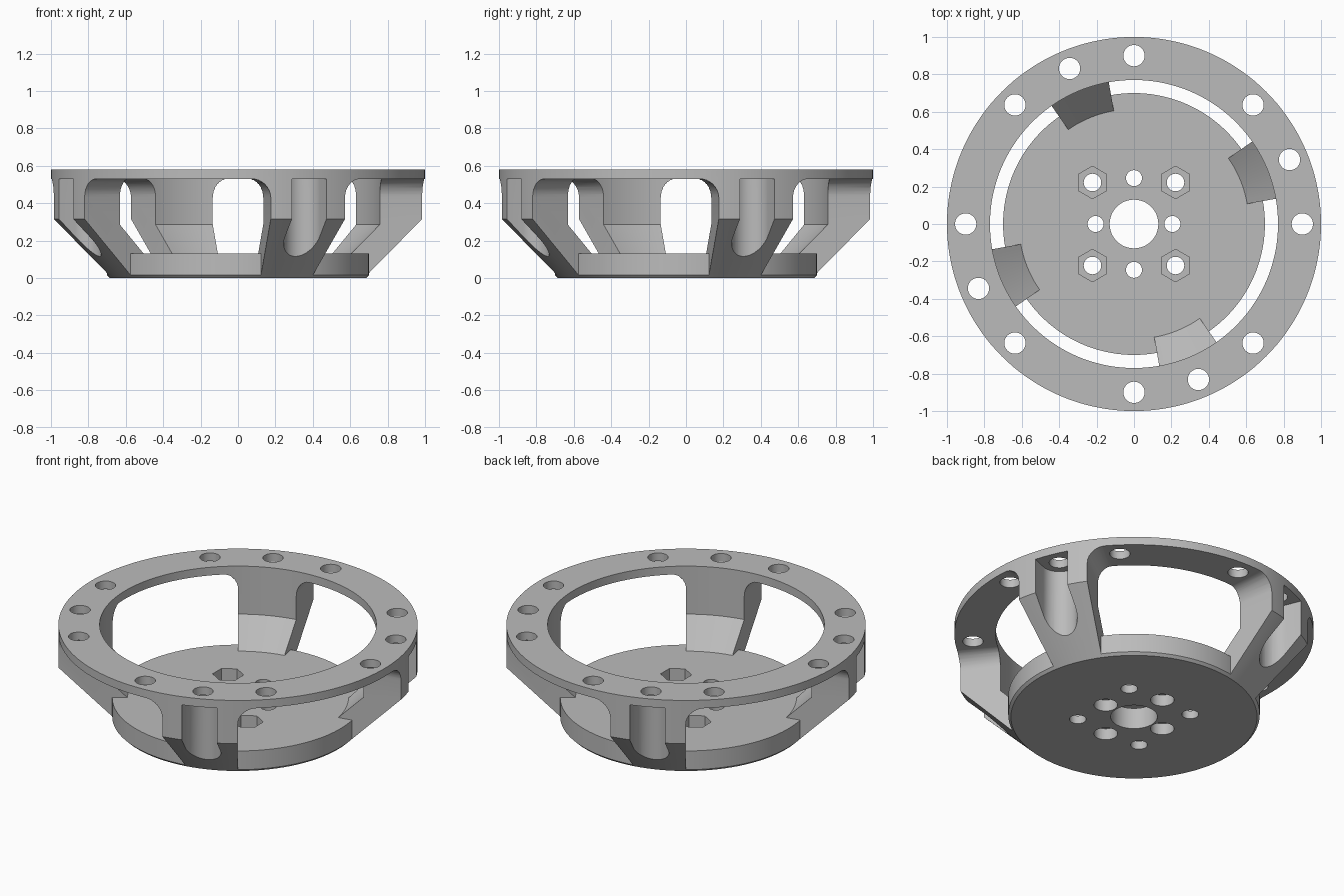
import bpy, bmesh
from math import sin, cos, radians, pi

cube = bpy.data.objects.get("Cube")
if cube:
    bpy.data.objects.remove(cube, do_unlink=True)

grey = bpy.data.materials.new("plain_grey")
grey.use_nodes = True
colour = (0.5, 0.5, 0.5, 1)
grey.diffuse_color = colour
grey.node_tree.nodes["Principled BSDF"].inputs["Base Color"].default_value = colour


def polar(r, degrees):
    return r * cos(radians(degrees)), r * sin(radians(degrees))


def make_object(name, bm):
    bmesh.ops.recalc_face_normals(bm, faces=bm.faces)
    mesh = bpy.data.meshes.new(name)
    bm.to_mesh(mesh)
    bm.free()
    mesh.materials.append(grey)
    obj = bpy.data.objects.new(name, mesh)
    bpy.context.collection.objects.link(obj)
    return obj


def lathe(name, profile, segments=144):
    """Revolve a closed (radius, height) outline round the z axis."""
    bm = bmesh.new()
    rings = []
    for i in range(segments):
        a = 360 * i / segments
        rings.append([bm.verts.new((*polar(r, a), z)) for r, z in profile])
    n = len(profile)
    for i in range(segments):
        a, b = rings[i], rings[(i + 1) % segments]
        for j in range(n):
            k = (j + 1) % n
            bm.faces.new((a[j], b[j], b[k], a[k]))
    return make_object(name, bm)


def prism(bm, outline, z0, z1):
    low = [bm.verts.new((x, y, z0)) for x, y in outline]
    high = [bm.verts.new((x, y, z1)) for x, y in outline]
    bm.faces.new(low)
    bm.faces.new(high)
    for i in range(len(outline)):
        k = (i + 1) % len(outline)
        bm.faces.new((low[i], low[k], high[k], high[i]))


def circle(x, y, r, sides=32):
    pts = [polar(r, 90 + 360 * i / sides) for i in range(sides)]
    return [(x + px, y + py) for px, py in pts]


def cut(target, name, bm):
    cutter = make_object(name, bm)
    cutter.hide_render = True
    mod = target.modifiers.new(name, "BOOLEAN")
    mod.operation = "DIFFERENCE"
    mod.solver = "EXACT"
    mod.object = cutter
    bpy.context.view_layer.objects.active = target
    bpy.ops.object.modifier_apply(modifier=name)
    bpy.data.objects.remove(cutter, do_unlink=True)


def smooth(obj):
    bpy.ops.object.select_all(action="DESELECT")
    obj.select_set(True)
    bpy.context.view_layer.objects.active = obj
    bpy.ops.object.shade_smooth_by_angle(angle=radians(30))


# Upper ring with its sloping arms, first as one full turned shell
cage = lathe("ring_and_arms", [
    (0.70, 0.015), (1.0, 0.315), (1.0, 0.58), (0.77, 0.58),
    (0.77, 0.285), (0.615, 0.13), (0.60, 0.06)])

# Four windows with rounded upper corners leave four arms
HALF, FILLET, TOP, DROP = 32.6, 6.0, 0.53, 0.10
corner = [(HALF - FILLET * (1 - cos(t)), TOP - DROP * (1 - sin(t)))
          for t in [i * pi / 16 for i in range(9)]]
inner = HALF - FILLET
flat = [(inner * (1 - i / 10), TOP) for i in range(1, 20)]
arch = corner + flat + [(-a, h) for a, h in reversed(corner)]
bm = bmesh.new()
for q in range(4):
    columns = []
    for a, h in arch:
        angle = 67.5 + 90 * q + a
        columns.append([bm.verts.new((*polar(r, angle), z)) for r, z in
                        ((0.5, -0.1), (0.5, h), (1.2, h), (1.2, -0.1))])
    for a, b in zip(columns, columns[1:]):
        for j in range(4):
            k = (j + 1) % 4
            bm.faces.new((a[j], b[j], b[k], a[k]))
    bm.faces.new(columns[0])
    bm.faces.new(columns[-1])
cut(cage, "windows", bm)

# Round-backed screw pocket in the outside of each arm
bm = bmesh.new()
for q in range(4):
    turn = 22.5 + 90 * q
    c, s = polar(1, turn)
    arc = [polar(0.1, 90 + 180 * i / 20) for i in range(21)]
    slot = [(1.2, 0.1)] + [(0.9 + x, y) for x, y in arc] + [(1.2, -0.1)]
    prism(bm, [(x * c - y * s, x * s + y * c) for x, y in slot], -0.1, TOP)
cut(cage, "screw_pockets", bm)

# Bolt holes round the ring: eight even ones and one over each arm
bm = bmesh.new()
for angle in [45 * i for i in range(8)] + [22.5 + 90 * i for i in range(4)]:
    prism(bm, circle(*polar(0.9, angle), 0.057), 0.48, 0.7)
cut(cage, "ring_holes", bm)

# Base disc with a chamfered lower edge and a centre bore
base = lathe("base_disc", [
    (0.13, 0), (0.685, 0), (0.70, 0.015), (0.70, 0.13), (0.13, 0.13)])

nuts = [(x, y) for x in (-0.222, 0.222) for y in (-0.222, 0.222)]
screws = [(0.205, 0), (-0.205, 0), (0, 0.245), (0, -0.245)]

# Through holes
bm = bmesh.new()
for x, y in nuts:
    prism(bm, circle(x, y, 0.047), -0.1, 0.3)
for x, y in screws:
    prism(bm, circle(x, y, 0.043), -0.1, 0.3)
cut(base, "base_holes", bm)

# Hexagonal nut pockets above, round counterbores below
bm = bmesh.new()
for x, y in nuts:
    prism(bm, circle(x, y, 0.087, 6), 0.05, 0.3)
for x, y in screws:
    prism(bm, circle(x, y, 0.066), -0.1, 0.07)
cut(base, "nut_pockets_and_counterbores", bm)

for part in (cage, base):
    smooth(part)
